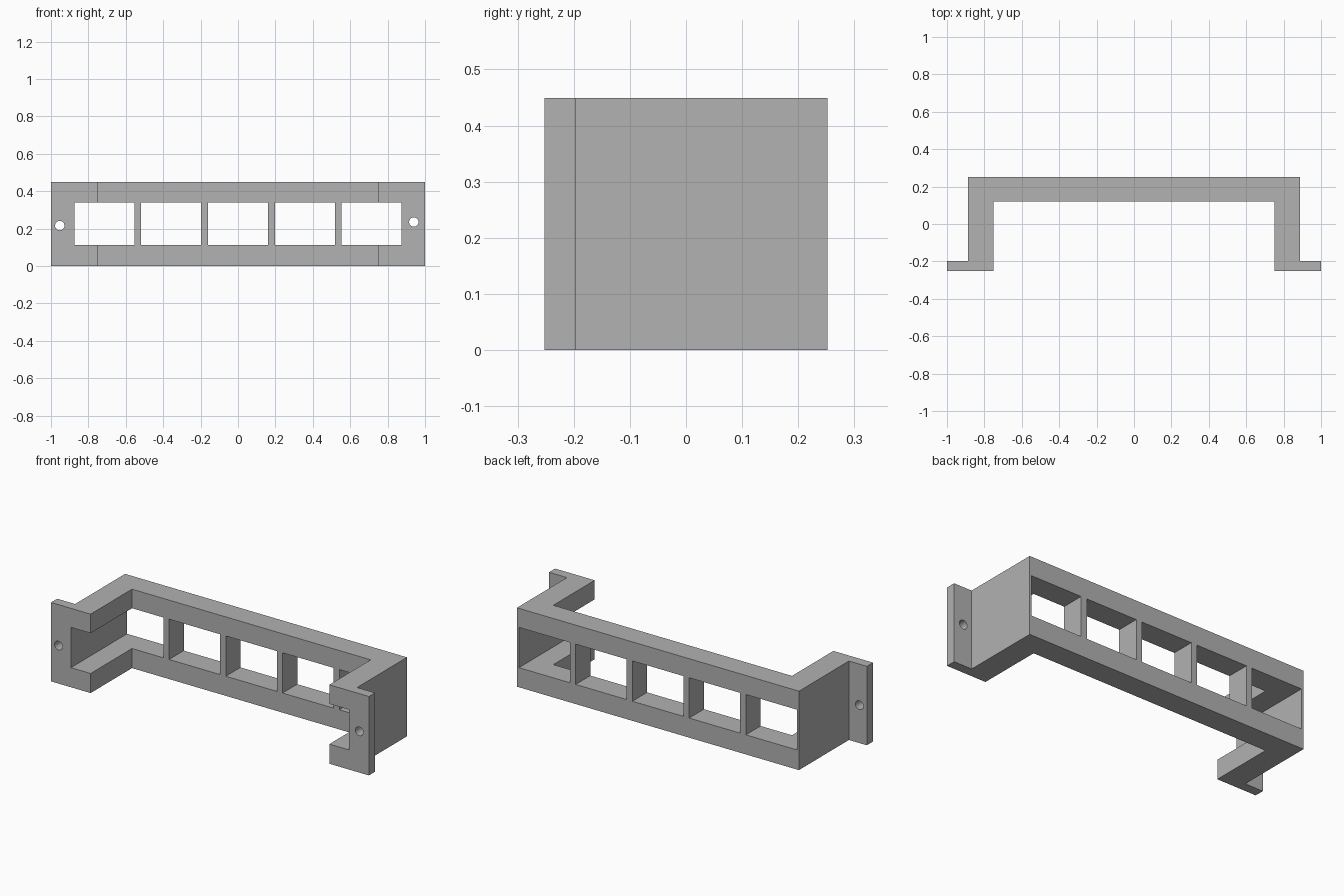
import bpy
import bmesh
from mathutils import Matrix

if "Cube" in bpy.data.objects:
    bpy.data.objects.remove(bpy.data.objects["Cube"], do_unlink=True)

HEIGHT = 0.449
FRONT, BACK = -0.252, 0.252

grey = bpy.data.materials.new("plain grey")
grey.use_nodes = True
colour = (0.445, 0.445, 0.445, 1)
grey.diffuse_color = colour
grey.node_tree.nodes["Principled BSDF"].inputs["Base Color"].default_value = colour


def make_object(name, bm):
    bmesh.ops.recalc_face_normals(bm, faces=bm.faces)
    mesh = bpy.data.meshes.new(name)
    bm.to_mesh(mesh)
    bm.free()
    mesh.materials.append(grey)
    obj = bpy.data.objects.new(name, mesh)
    bpy.context.collection.objects.link(obj)
    return obj


# Bracket: half of the plan outline, mirrored and extruded upwards
half = [(0.751, 0.12), (0.751, FRONT), (1, FRONT), (1, -0.197),
        (0.887, -0.197), (0.887, BACK)]
outline = half + [(-x, y) for x, y in reversed(half)]
bm = bmesh.new()
face = bm.faces.new([bm.verts.new((x, y, 0)) for x, y in outline])
top = bmesh.ops.extrude_face_region(bm, geom=[face])["geom"]
bmesh.ops.translate(bm, vec=(0, 0, HEIGHT),
                    verts=[v for v in top if isinstance(v, bmesh.types.BMVert)])
bracket = make_object("bracket", bm)

# Five window cutters; the outer two also hollow the side arms
bm = bmesh.new()
for i in range(-2, 3):
    bmesh.ops.create_cube(bm, size=1, matrix=Matrix.Translation((i * 0.357, 0, 0.226))
                          @ Matrix.Diagonal((0.321, 1, 0.229, 1)))
# Screw hole cutters through the flanges
for x, z in ((-0.953, 0.216), (0.94, 0.235)):
    bmesh.ops.create_cone(bm, cap_ends=True, segments=32, radius1=0.025, radius2=0.025,
                          depth=0.3, matrix=Matrix.Translation((x, FRONT, z))
                          @ Matrix.Rotation(1.5707963, 4, "X"))
cutter = make_object("opening_cutter", bm)
cutter.hide_render = True
cutter.hide_viewport = True
cutter.display_type = "WIRE"

cut = bracket.modifiers.new("openings", "BOOLEAN")
cut.operation = "DIFFERENCE"
cut.solver = "EXACT"
cut.object = cutter

# Smooth hole walls, sharp edges elsewhere
bpy.ops.object.select_all(action="DESELECT")
bpy.context.view_layer.objects.active = bracket
bracket.select_set(True)
bpy.ops.object.modifier_apply(modifier=cut.name)
bpy.ops.object.shade_smooth_by_angle(angle=0.5)
bpy.data.objects.remove(cutter, do_unlink=True)
